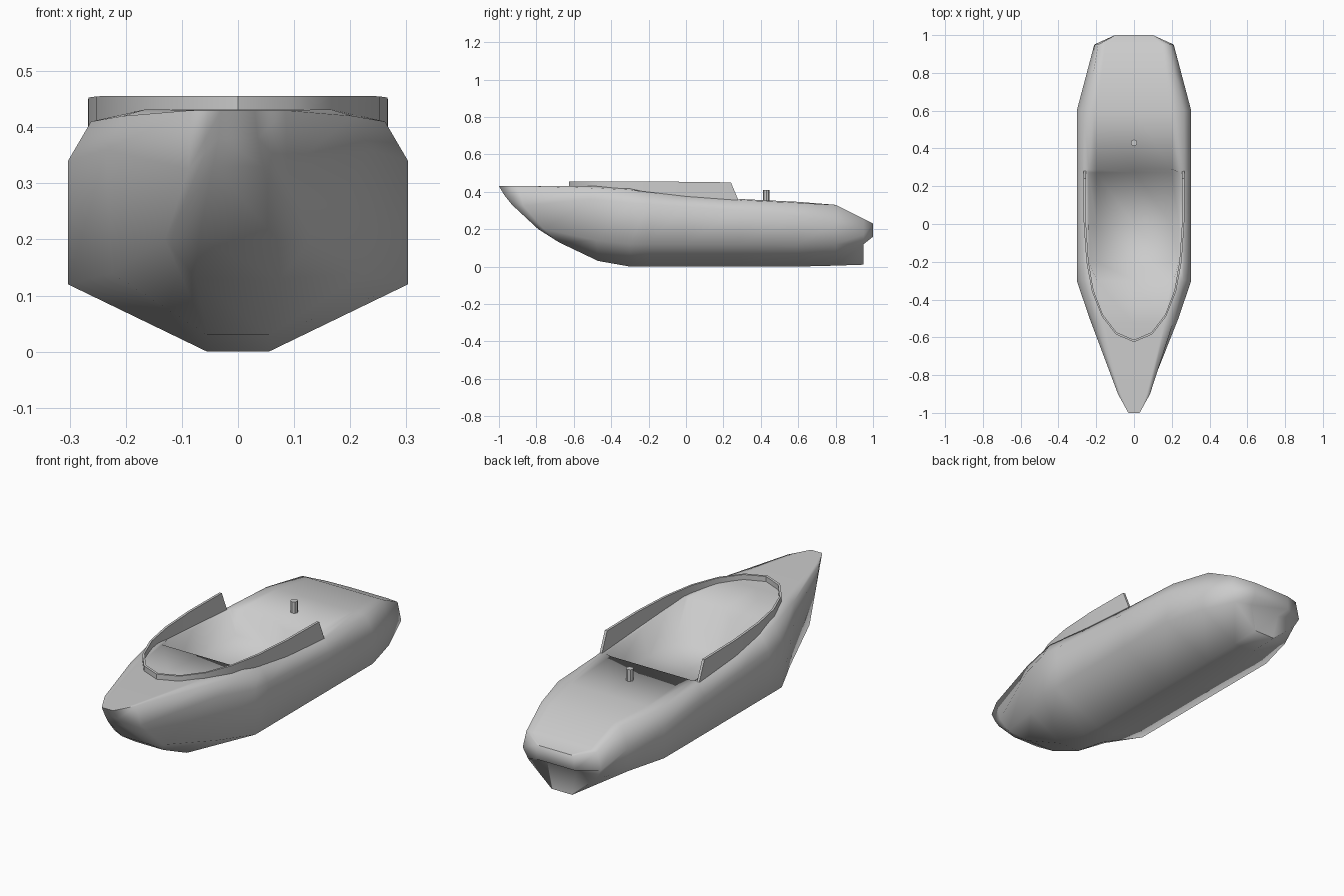
import bpy, bmesh, math
from mathutils import Vector

if "Cube" in bpy.data.objects:
    bpy.data.objects.remove(bpy.data.objects["Cube"])


def make_object(name, bm, angle=35):
    bmesh.ops.remove_doubles(bm, verts=bm.verts, dist=0.0005)
    bmesh.ops.recalc_face_normals(bm, faces=bm.faces)
    mesh = bpy.data.meshes.new(name)
    bm.to_mesh(mesh)
    bm.free()
    ob = bpy.data.objects.new(name, mesh)
    bpy.context.collection.objects.link(ob)
    bpy.ops.object.select_all(action='DESELECT')
    ob.select_set(True)
    bpy.context.view_layer.objects.active = ob
    bpy.ops.object.shade_smooth_by_angle(angle=math.radians(angle))
    return ob


def skin(bm, rings, closed=False):
    rows = [[bm.verts.new(p) for p in r] for r in rings]
    n = len(rows[0])
    for a, b in zip(rows, rows[1:]):
        for i in range(n if closed else n - 1):
            j = (i + 1) % n
            bm.faces.new((a[i], a[j], b[j], b[i]))
    return rows


# Hull stations, right half: keel, chine, gunwale, deck edge as (x, y, z)
stations = [
    [(.07, -.79, .20), (.045, -.93, .33), (.035, -.97, .38), (.03, -1, .43)],
    [(.075, -.68, .13), (.13, -.76, .20), (.088, -.87, .325), (.085, -.90, .43)],
    [(.055, -.47, .03), (.225, -.48, .14), (.235, -.50, .36), (.205, -.53, .42)],
    [(.055, -.30, 0), (.303, -.30, .12), (.303, -.30, .34), (.262, -.30, .41)],
    [(.055, 0, 0), (.303, 0, .12), (.303, 0, .32), (.266, 0, .375)],
    [(.055, .29, 0), (.303, .29, .12), (.303, .29, .30), (.266, .29, .355)],
    [(.055, .60, 0), (.303, .60, .12), (.303, .60, .27), (.265, .60, .34)],
    [(.055, .80, .005), (.25, .80, .12), (.25, .80, .23), (.215, .80, .33)],
    [(.055, .95, .01), (.18, .95, .12), (.21, .95, .17), (.19, .95, .255)],
    [(.05, .95, .01), (.08, .95, .14), (.10, 1, .16), (.10, 1, .23)],
]


def blend(a, b, t):
    return [tuple(Vector(p).lerp(Vector(q), t)) for p, q in zip(a, b)]


# Extra stations mark the foot of the cockpit's end walls
stations.insert(5, blend(stations[4], stations[5], .94))
stations.insert(4, blend(stations[3], stations[4], .33))
cockpit = {4, 5, 6}
FLOOR = .25

# Hull with deck and sunken cockpit
rings = []
for i, s in enumerate(stations):
    x, y, z = s[3]
    crown = z + (.012 if 1 < i < 4 else .006 if 6 < i < 9 else 0)
    rim = min(.24, x * .9) if 3 < i < 8 else x * .8
    low = FLOOR if i in cockpit else crown
    half = s + [(rim, y, crown), (min(.2, x * .75), y, low)]
    ring = half + [(0, y, low)] + [(-p[0], p[1], p[2]) for p in reversed(half)]
    rings.append(ring)
bm = bmesh.new()
rows = skin(bm, rings, closed=True)
for row in (rows[0], rows[-1]):
    n = len(row)
    for k in range(n // 2):
        a = [row[k], row[k + 1], row[n - 2 - k], row[n - 1 - k]]
        a = list(dict.fromkeys(a))
        if len(a) > 2:
            bm.faces.new(a)
make_object("hull", bm, 85)

# Wraparound windscreen: (x, y, bottom z, top z, y of the raked top)
half = [(.267, .28, .355, .45, .24), (.266, 0, .37, .453, 0),
        (.252, -.20, .39, .455, -.20), (.222, -.36, .41, .456, -.36),
        (.17, -.49, .42, .456, -.49), (.095, -.585, .425, .456, -.585)]
path = half + [(0, -.625, .425, .456, -.625)]
path += [(-p[0],) + p[1:] for p in reversed(half)]
rings = []
for x, y, lo, hi, yt in path:
    # Inset toward the cockpit for thickness
    d = Vector((-x, -.1 - y if y < -.1 else 0)).normalized() * .012
    rings.append([(x, y, lo), (x, yt, hi), (x + d.x, yt + d.y, hi), (x + d.x, y + d.y, lo)])
bm = bmesh.new()
rows = skin(bm, rings, closed=True)
bm.faces.new(rows[0])
bm.faces.new(rows[-1])
make_object("windscreen", bm, 40)

# Small post on the aft deck
bm = bmesh.new()
bmesh.ops.create_cone(bm, cap_ends=True, segments=8, radius1=.017, radius2=.017, depth=.07)
bmesh.ops.translate(bm, verts=bm.verts, vec=(0, .43, .375))
make_object("deck_post", bm, 30)
